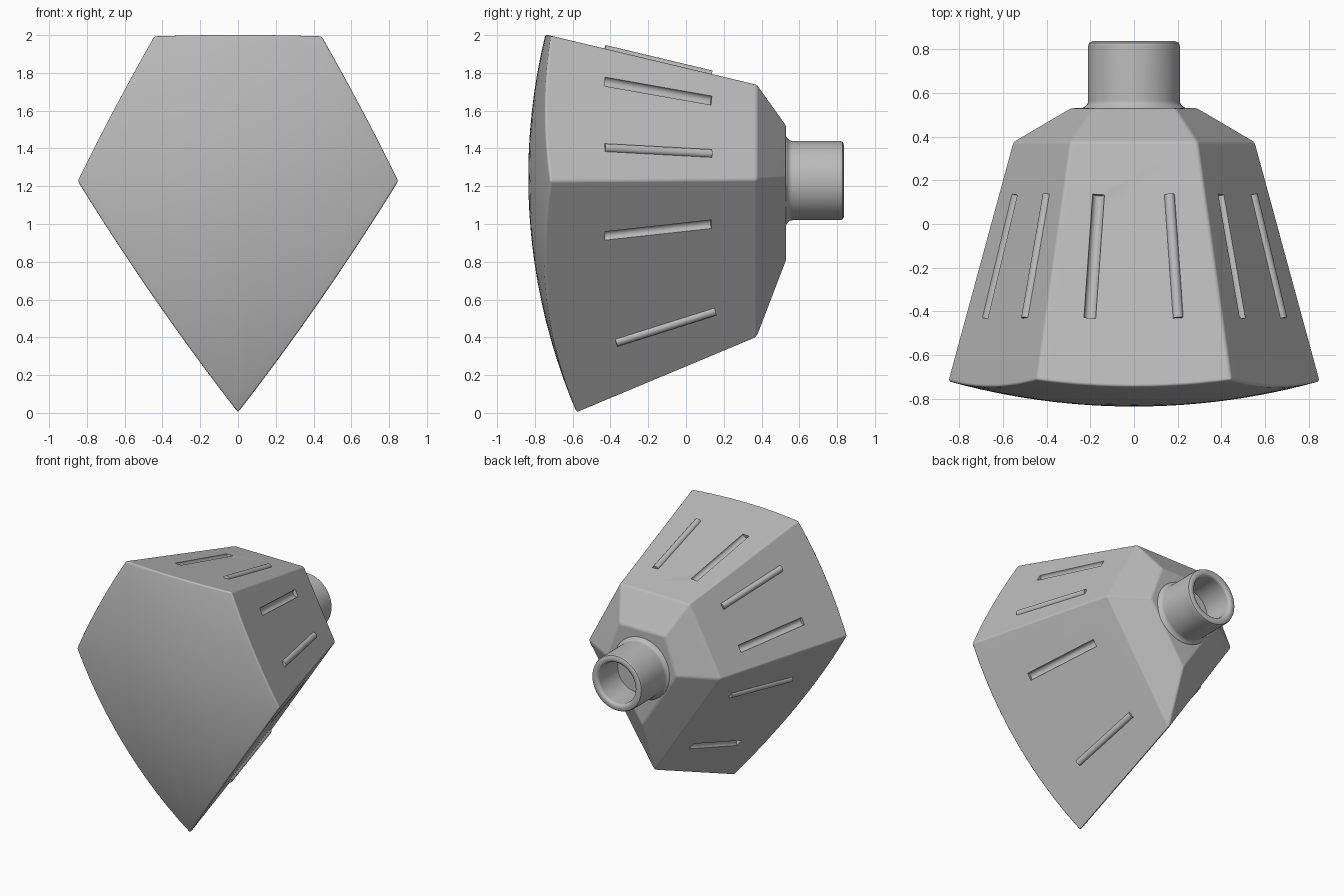
import bpy, bmesh, math
from mathutils import Vector

cube = bpy.data.objects.get("Cube")
if cube:
    bpy.data.objects.remove(cube, do_unlink=True)

grey = bpy.data.materials.new("plain grey")
grey.use_nodes = True
grey.diffuse_color = (0.5, 0.5, 0.5, 1)
grey.node_tree.nodes["Principled BSDF"].inputs["Base Color"].default_value = (0.5, 0.5, 0.5, 1)

APEX = Vector((0, 2.42, 1.25))            # all side panels taper towards this point
DOME_R = 3.17
DOME_C = Vector((0, DOME_R - 0.835, 1.25))
STEPS, RINGS = 12, 12

# Five-sided outlines, counter-clockwise seen from the front, starting at the bottom
SHOULDER = [Vector((x, 0.375, z)) for x, z in
            ((0, 0.396), (0.555, 1.235), (0.29, 1.737), (-0.29, 1.737), (-0.555, 1.235))]
BACK = [Vector((x, 0.53, z)) for x, z in
        ((0, 0.80), (0.29, 1.245), (0.19, 1.52), (-0.19, 1.52), (-0.29, 1.245))]


def to_object(bm, name):
    bmesh.ops.recalc_face_normals(bm, faces=bm.faces[:])
    mesh = bpy.data.meshes.new(name)
    bm.to_mesh(mesh)
    bm.free()
    mesh.materials.append(grey)
    obj = bpy.data.objects.new(name, mesh)
    bpy.context.collection.objects.link(obj)
    return obj


def activate(obj):
    bpy.ops.object.select_all(action='DESELECT')
    obj.select_set(True)
    bpy.context.view_layer.objects.active = obj


def smooth(obj, degrees):
    activate(obj)
    bpy.ops.object.shade_smooth_by_angle(angle=math.radians(degrees))
    obj.modifiers.new("even_shading", 'WEIGHTED_NORMAL').keep_sharp = True


def on_dome(p, k):
    """Project an outline point, shrunk by k, from the apex onto the domed front."""
    d = p - APEX
    d = Vector((d.x * k, d.y, d.z * k)).normalized()
    m = APEX - DOME_C
    b = m.dot(d)
    return APEX + d * (-b + math.sqrt(b * b - m.dot(m) + DOME_R ** 2))


def at_depth(p, y):
    """Slide a point along its ray from the apex to the given y."""
    return APEX + (p - APEX) * ((y - APEX.y) / (p.y - APEX.y))


# Body: domed front, five tapered panels, chamfered back
bm = bmesh.new()
outline = [SHOULDER[i].lerp(SHOULDER[(i + 1) % 5], s / STEPS)
           for i in range(5) for s in range(STEPS)]
n = len(outline)
loops = [[bm.verts.new(on_dome(p, r / RINGS)) for p in outline] for r in range(1, RINGS + 1)]
centre = bm.verts.new(on_dome(outline[0], 0))
for j in range(n):
    k = (j + 1) % n
    bm.faces.new((centre, loops[0][j], loops[0][k]))
    for inner, outer in zip(loops, loops[1:]):
        bm.faces.new((inner[j], outer[j], outer[k], inner[k]))
shoulder = [bm.verts.new(p) for p in SHOULDER]
back = [bm.verts.new(p) for p in BACK]
for i in range(5):
    k = (i + 1) % 5
    rim = [loops[-1][(i * STEPS + s) % n] for s in range(STEPS + 1)]
    bm.faces.new(rim + [shoulder[k], shoulder[i]])
    bm.faces.new((shoulder[i], shoulder[k], back[k], back[i]))
bm.faces.new(back)
bmesh.ops.recalc_face_normals(bm, faces=bm.faces[:])
sharp = [e for e in bm.edges if e.calc_face_angle(0) > math.radians(15)]
bmesh.ops.bevel(bm, geom=sharp, offset=0.012, segments=3, profile=0.5, affect='EDGES')
body = to_object(bm, "body")


# Rods lying along each panel, a quarter of the way in from one of its sides
def panel_rods(name, share, radius, sink):
    bm = bmesh.new()
    for i in range(5):
        a, b = SHOULDER[i], SHOULDER[(i + 1) % 5]
        p = a.lerp(b, share)
        front, rear = at_depth(p, -0.43), at_depth(p, 0.135)
        if i in (0, 4) and abs(p.z - SHOULDER[0].z) < 0.3:
            front, rear = at_depth(p, -0.37), at_depth(p, 0.155)
        axis = (rear - front).normalized()
        out = (b - a).cross(a - APEX).normalized()
        if out.dot(p - Vector((0, p.y, 1.2))) < 0:
            out.negate()
        side = axis.cross(out)
        ends = []
        for end in (front, rear):
            ends.append([bm.verts.new(end - out * sink + radius *
                         (side * math.cos(t) + out * math.sin(t)))
                         for t in (math.tau * s / 24 for s in range(24))])
        for s in range(24):
            k = (s + 1) % 24
            bm.faces.new((ends[0][s], ends[0][k], ends[1][k], ends[1][s]))
        for ring in ends:
            bm.faces.new(ring)
    return to_object(bm, name)


ridges = panel_rods("raised_ribs", 0.25, 0.024, 0.005)
cutter = panel_rods("groove_cutter", 0.75, 0.027, 0.0)
cutter.hide_render = True

# Cut the grooves
cut = body.modifiers.new("grooves", 'BOOLEAN')
cut.operation = 'DIFFERENCE'
cut.solver = 'EXACT'
cut.object = cutter
activate(body)
bpy.ops.object.modifier_apply(modifier=cut.name)
bpy.data.objects.remove(cutter, do_unlink=True)

# Neck: hollow turned tube with a flared foot and a rounded rim
profile = [(0.235, 0.525), (0.232, 0.533), (0.221, 0.539), (0.212, 0.55), (0.21, 0.565),
           (0.21, 0.815), (0.205, 0.829), (0.19, 0.836), (0.172, 0.836), (0.159, 0.829),
           (0.153, 0.815), (0.153, 0.6), (0, 0.6)]
bm = bmesh.new()
verts = [bm.verts.new((r, y, 0)) for r, y in profile]
edges = [bm.edges.new(pair) for pair in zip(verts, verts[1:])]
bmesh.ops.spin(bm, geom=verts + edges, cent=(0, 0, 0), axis=(0, 1, 0),
               angle=math.tau, steps=64)
bmesh.ops.remove_doubles(bm, verts=bm.verts[:], dist=0.0005)
bmesh.ops.translate(bm, verts=bm.verts[:], vec=(0, 0, 1.23))
neck = to_object(bm, "neck")

smooth(body, 32)
smooth(ridges, 32)
smooth(neck, 45)
